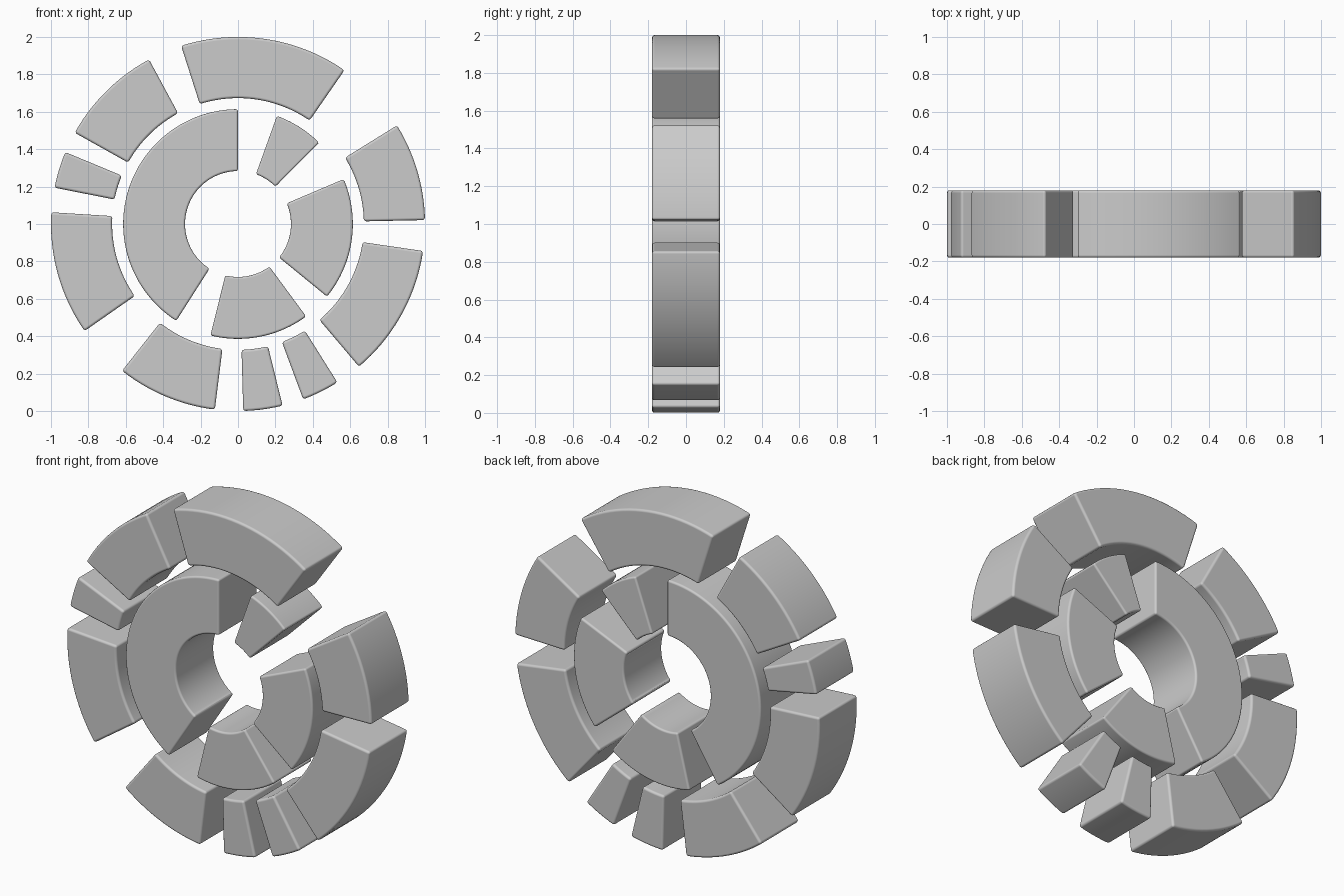
import bpy, bmesh
from math import radians, cos, sin, ceil

if "Cube" in bpy.data.objects:
    bpy.data.objects.remove(bpy.data.objects["Cube"])

HALF_DEPTH = 0.18
CENTRE_Z = 1.0


def ring_block(name, r_in, r_out, start, end):
    """Extruded ring sector, facing -y, with softly rounded edges."""
    n = max(4, ceil((end - start) / 2.5))
    angles = [radians(start + (end - start) * i / n) for i in range(n + 1)]
    bm = bmesh.new()
    rows = []
    for a in angles:
        rows.append([bm.verts.new((r * cos(a), y, CENTRE_Z + r * sin(a)))
                     for r, y in ((r_in, -HALF_DEPTH), (r_out, -HALF_DEPTH),
                                  (r_out, HALF_DEPTH), (r_in, HALF_DEPTH))])
    for p, q in zip(rows, rows[1:]):
        for k in range(4):
            j = (k + 1) % 4
            bm.faces.new((p[k], p[j], q[j], q[k]))
    bm.faces.new(rows[0])
    bm.faces.new(rows[-1])
    bmesh.ops.recalc_face_normals(bm, faces=bm.faces)
    mesh = bpy.data.meshes.new(name)
    bm.to_mesh(mesh)
    bm.free()
    mesh.polygons.foreach_set("use_smooth", [True] * len(mesh.polygons))
    obj = bpy.data.objects.new(name, mesh)
    bpy.context.collection.objects.link(obj)
    bev = obj.modifiers.new("rounded_edges", 'BEVEL')
    bev.width = 0.014
    bev.segments = 3
    bev.limit_method = 'ANGLE'
    bev.angle_limit = radians(40)
    bev.harden_normals = True
    return obj


# Outer ring blocks: start and end angle, counter-clockwise from +x
outer = [(1.2, 31.8), (55.3, 107.7), (118.4, 150.8), (157.4, 168.8),
         (176.4, 214.9), (231.7, 262.9), (271.6, 283.8), (290.4, 302.1),
         (310.3, 351.7)]
for i, (a, b) in enumerate(outer, 1):
    ring_block(f"outer_block_{i}", 0.673, 1.0, a, b)

# Inner ring blocks
inner = [(-39.2, 23.0), (45.0, 70.2), (90.0, 237.5), (256.1, 306.4)]
for i, (a, b) in enumerate(inner, 1):
    ring_block(f"inner_block_{i}", 0.283, 0.614, a, b)
